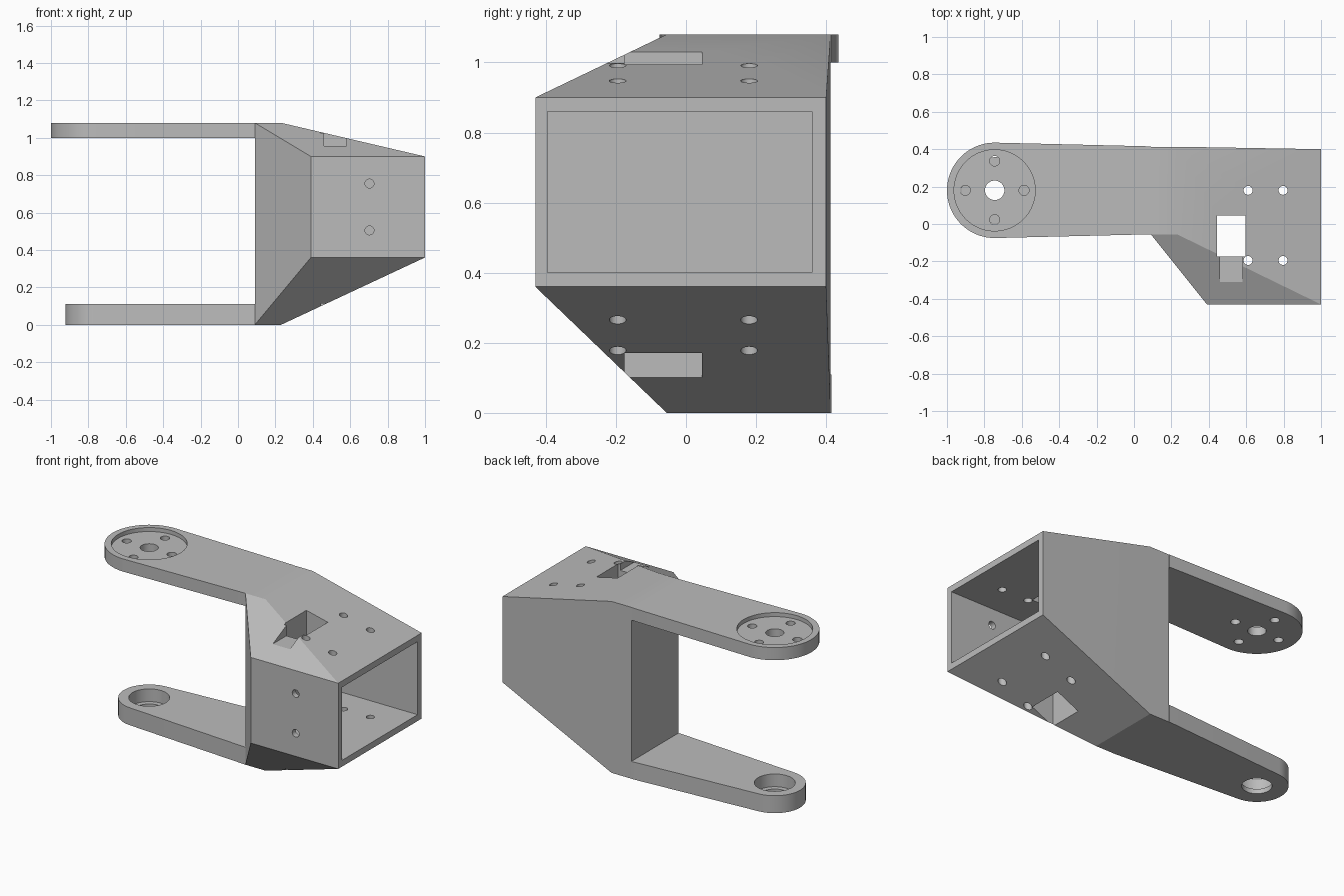
import bpy, bmesh, math
from mathutils import Matrix, Vector

default = bpy.data.objects.get("Cube")
if default:
    bpy.data.objects.remove(default, do_unlink=True)

grey = bpy.data.materials.new("grey_plastic")
grey.use_nodes = True
color = (0.5, 0.5, 0.5, 1)
grey.diffuse_color = color
grey.node_tree.nodes["Principled BSDF"].inputs["Base Color"].default_value = color

PIVOT = Vector((-0.745, 0.18))
TOP = 1.08
JOIN = 0.09


def make_object(name, bm):
    bmesh.ops.recalc_face_normals(bm, faces=bm.faces)
    mesh = bpy.data.meshes.new(name)
    bm.to_mesh(mesh)
    bm.free()
    obj = bpy.data.objects.new(name, mesh)
    bpy.context.collection.objects.link(obj)
    mesh.materials.append(grey)
    return obj


def hull(name, points):
    bm = bmesh.new()
    for p in points:
        bm.verts.new(p)
    result = bmesh.ops.convex_hull(bm, input=bm.verts)
    loose = [v for v in bm.verts if not v.link_faces]
    bmesh.ops.delete(bm, geom=loose, context='VERTS')
    bmesh.ops.dissolve_limit(bm, angle_limit=0.005, verts=bm.verts, edges=bm.edges)
    return make_object(name, bm)


def box(low, high):
    bm = bmesh.new()
    low, high = Vector(low), Vector(high)
    bmesh.ops.create_cube(bm, size=1, matrix=Matrix.Translation((low + high) / 2)
                          @ Matrix.Diagonal((*(high - low), 1)))
    return make_object("cutter", bm)


def drill(center, radius, length, axis='Z', sides=40):
    bm = bmesh.new()
    turn = Matrix.Rotation(math.pi / 2, 4, 'X') if axis == 'Y' else Matrix()
    bmesh.ops.create_cone(bm, cap_ends=True, segments=sides, radius1=radius,
                          radius2=radius, depth=length,
                          matrix=Matrix.Translation(center) @ turn)
    return make_object("cutter", bm)


def carve(obj, cutters):
    for cutter in cutters:
        cutter.hide_render = True
        mod = obj.modifiers.new("cut", 'BOOLEAN')
        mod.operation = 'DIFFERENCE'
        mod.solver = 'EXACT'
        mod.object = cutter
    bpy.context.view_layer.update()
    result = bpy.data.meshes.new_from_object(
        obj.evaluated_get(bpy.context.evaluated_depsgraph_get()))
    obj.modifiers.clear()
    obj.data = result
    result.materials.clear()
    result.materials.append(grey)
    for cutter in cutters:
        bpy.data.objects.remove(cutter, do_unlink=True)
    bpy.ops.object.select_all(action='DESELECT')
    obj.select_set(True)
    bpy.context.view_layer.objects.active = obj
    bpy.ops.object.shade_smooth_by_angle(angle=math.radians(25))


def arm(name, radius, z0, z1):
    # Tapered arm with a round end
    outline = [(PIVOT.x + radius * math.cos(a), PIVOT.y + radius * math.sin(a))
               for a in (math.tau * i / 72 for i in range(72))]
    outline += [(JOIN, -0.055), (JOIN, 0.415)]
    return hull(name, [(x, y, z) for x, y in outline for z in (z0, z1)])


# Tapered housing
body_points = [(x, y, z) for x in (JOIN, 0.23) for y in (-0.055, 0.413) for z in (0, TOP)]
body_points += [(x, y, z) for x, y in ((0.39, -0.43), (1, -0.43), (1, 0.4))
                for z in (0.36, 0.9)]
body = hull("housing", body_points)

# Cavity, cable opening, cable slot and screw holes
cuts = [box((0.41, -0.395, 0.4), (1.1, 0.36, 0.86)),
        box((0.445, -0.175, -0.1), (0.595, 0.045, 1.2)),
        box((0.46, -0.33, 0.957), (0.58, -0.16, 1.2))]
cuts += [drill((x, y, 0.6), 0.024, 1.6, sides=24) for x in (0.61, 0.797) for y in (-0.195, 0.18)]
cuts += [drill((0.703, -0.42, z), 0.024, 0.12, 'Y', 24) for z in (0.505, 0.755)]
carve(body, cuts)

# Upper arm with horn recess, centre hole and four screw holes
upper = arm("upper_arm", 0.255, 1.0, TOP)
cuts = [drill((*PIVOT, TOP + 0.075), 0.217, 0.2, sides=64),
        drill((*PIVOT, TOP), 0.052, 0.5)]
for i in range(4):
    a = i * math.pi / 2
    cuts.append(drill((PIVOT.x + 0.157 * math.cos(a), PIVOT.y + 0.157 * math.sin(a), TOP),
                      0.027, 0.5, sides=24))
carve(upper, cuts)

# Lower arm with bearing seat and through hole
lower = arm("lower_arm", 0.177, 0, 0.11)
carve(lower, [drill((*PIVOT, 0.13), 0.117, 0.2, sides=48),
              drill((*PIVOT, 0.05), 0.085, 0.5)])
